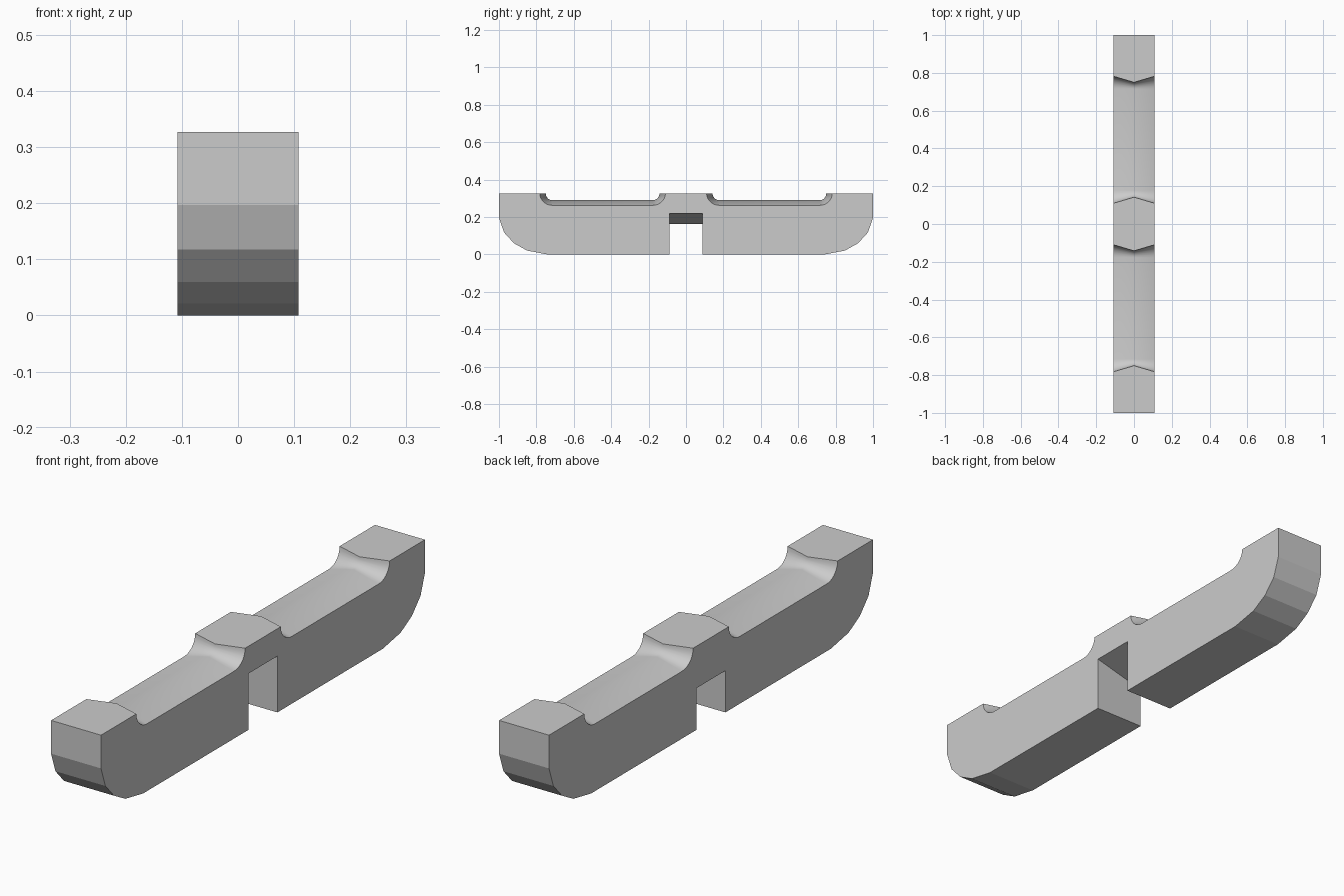
import bpy, bmesh, math

if "Cube" in bpy.data.objects:
    bpy.data.objects.remove(bpy.data.objects["Cube"])

HALF_W, TOP = 0.108, 0.327
INNER, OUTER = 0.178, 0.715      # flat length of each groove floor
STEPS = 7


def half_outline(side):
    """Outline (y, z, is_groove) from notch, round the end, back to top centre.
    side is -1, 0 or 1 across the width."""
    edge = abs(side)
    floor = 0.263 if edge else 0.290
    y_in = 0.110 if edge else 0.142
    y_out = 0.782 if edge else 0.750
    roof = 0.1915 + 0.0285 * side
    pts = [(0.089, roof, 0), (0.089, 0, 0)]
    # faceted lower corner
    pts += [(0.74, 0, 0), (0.85, 0.021, 0), (0.92, 0.06, 0),
            (0.973, 0.118, 0), (1, 0.197, 0), (1, TOP, 0)]
    # finger groove with filleted ends
    arc = [i * math.pi / 2 / STEPS for i in range(STEPS + 1)]
    for a in arc:
        pts.append((OUTER + (y_out - OUTER) * math.cos(a),
                    TOP - (TOP - floor) * math.sin(a), 1))
    for a in reversed(arc):
        pts.append((INNER - (INNER - y_in) * math.cos(a),
                    TOP - (TOP - floor) * math.sin(a), 1))
    return pts


def outline(side):
    right = half_outline(side)
    left = [(-y, z, g) for y, z, g in reversed(right)]
    return right + left


bm = bmesh.new()
rings, flags = [], []
for side in (-1, 0, 1):
    pts = outline(side)
    flags = [p[2] for p in pts]
    rings.append([bm.verts.new((side * HALF_W, y, z)) for y, z, _ in pts])

# skin across the width, smooth only inside the grooves
n = len(flags)
for a, b in zip(rings, rings[1:]):
    for i in range(n):
        j = (i + 1) % n
        f = bm.faces.new((a[i], a[j], b[j], b[i]))
        across_centre = a[i].co.y * a[j].co.y < 0
        f.smooth = bool(flags[i] and flags[j] and not across_centre)

# flat sides
bm.faces.new(rings[0])
bm.faces.new(rings[2])
bmesh.ops.recalc_face_normals(bm, faces=bm.faces[:])

# merge the flat strips that share a plane
flat = [e for e in bm.edges if len(e.link_faces) == 2
        and not any(f.smooth for f in e.link_faces)
        and e.calc_face_angle(0) < 0.005]
bmesh.ops.dissolve_edges(bm, edges=flat, use_verts=False)

mesh = bpy.data.meshes.new("grooved_bar")
bm.to_mesh(mesh)
bm.free()
bar = bpy.data.objects.new("grooved_bar", mesh)
bpy.context.collection.objects.link(bar)
